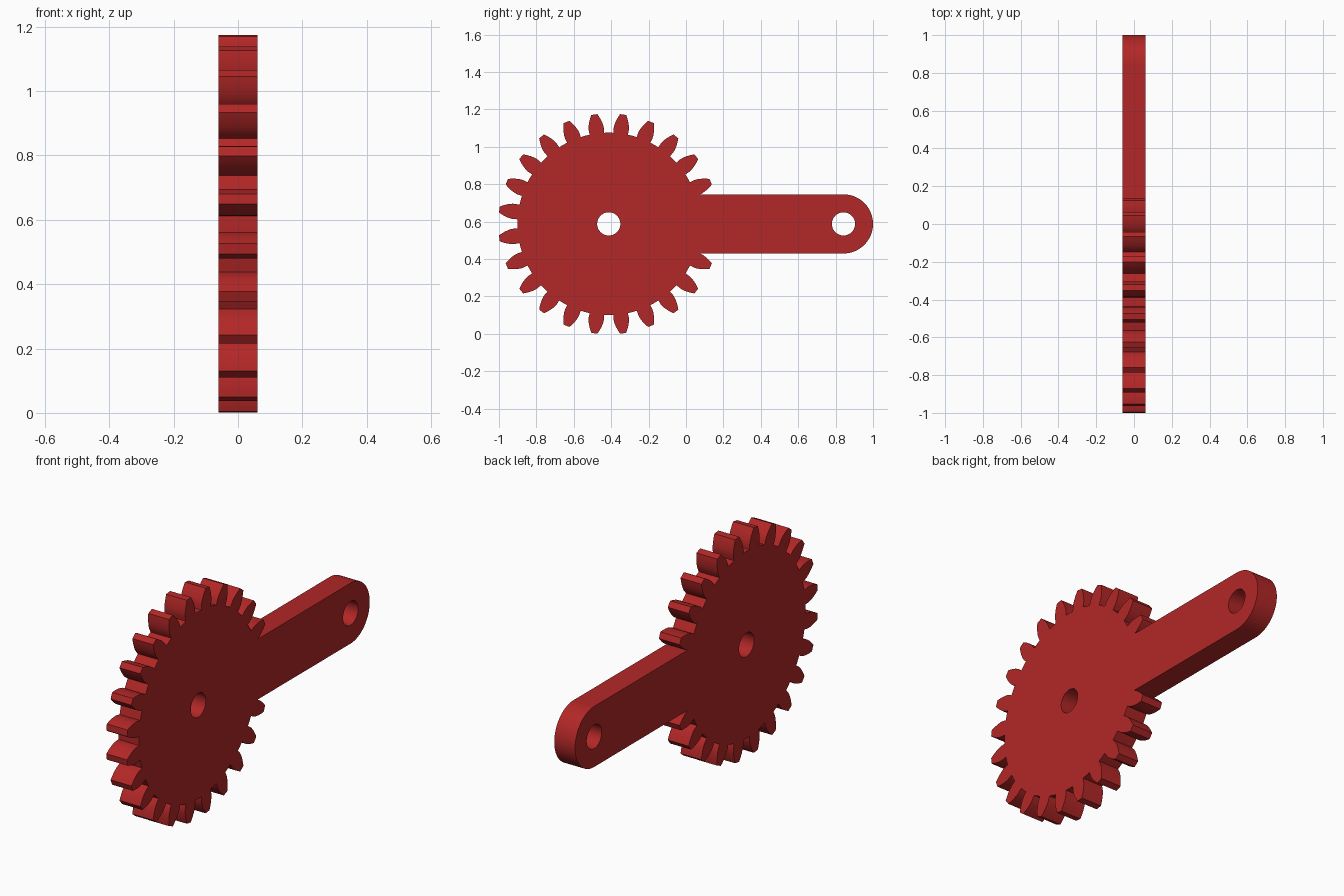
import bpy, bmesh, math

if "Cube" in bpy.data.objects:
    bpy.data.objects.remove(bpy.data.objects["Cube"])

# Dimensions
TEETH = 24
R_TIP = 0.59
MODULE = R_TIP / (TEETH / 2 + 1)
R_PITCH = MODULE * TEETH / 2
R_ROOT = R_PITCH - 1.25 * MODULE
PRESSURE = math.radians(20)
R_BASE = R_PITCH * math.cos(PRESSURE)
STEP = 2 * math.pi / TEETH
THICK = 0.12
GEAR_Y, CENTER_Z = -0.413, 0.5875
ARM_LENGTH, ARM_RADIUS, HOLE_RADIUS = 1.255, 0.158, 0.062


def polar(r, a, cy=0.0):
    return (cy + r * math.cos(a), r * math.sin(a))


def half_angle(r):
    """Half the angular width of an involute tooth at radius r."""
    inv = lambda t: math.tan(t) - t
    return math.pi / (2 * TEETH) + inv(PRESSURE) - inv(math.acos(min(1, R_BASE / r)))


def circle(r, cy, n=48):
    return [polar(r, 2 * math.pi * i / n, cy) for i in range(n)]


# Involute flank, from the base circle out to the tip
flank = [R_BASE + (R_TIP - R_BASE) * i / 6 for i in range(7)]

# Outline: toothed rim, with the two teeth under the arm left out
outline = []
for k in range(1, TEETH - 1):
    mid = (k + 0.5) * STEP
    if k > 1:
        outline.append(polar(R_ROOT, mid - half_angle(R_BASE)))
    outline += [polar(r, mid - half_angle(r)) for r in flank]
    outline += [polar(r, mid + half_angle(r)) for r in reversed(flank)]
    if k < TEETH - 2:
        outline.append(polar(R_ROOT, mid + half_angle(R_BASE)))
        outline.append(polar(R_ROOT, mid + STEP / 2))

# Rounded arm end closes the outline
outline += [polar(ARM_RADIUS, -math.pi / 2 + math.pi * i / 32, ARM_LENGTH) for i in range(33)]

# Fill the outline around both pivot holes and extrude it to thickness
bm = bmesh.new()
for loop in (outline, circle(HOLE_RADIUS, 0), circle(HOLE_RADIUS, ARM_LENGTH)):
    verts = [bm.verts.new((-THICK / 2, GEAR_Y + u, CENTER_Z + v)) for u, v in loop]
    for a, b in zip(verts, verts[1:] + verts[:1]):
        bm.edges.new((a, b))
bmesh.ops.triangle_fill(bm, edges=bm.edges[:], use_beauty=True)
result = bmesh.ops.extrude_face_region(bm, geom=bm.faces[:], use_keep_orig=True)
moved = [g for g in result["geom"] if isinstance(g, bmesh.types.BMVert)]
bmesh.ops.translate(bm, verts=moved, vec=(THICK, 0, 0))
bmesh.ops.recalc_face_normals(bm, faces=bm.faces[:])

mesh = bpy.data.meshes.new("gear_with_arm")
bm.to_mesh(mesh)
bm.free()
gear = bpy.data.objects.new("gear_with_arm", mesh)
bpy.context.collection.objects.link(gear)

# Red material
red = bpy.data.materials.new("red")
red.use_nodes = True
color = (0.45, 0.02, 0.02, 1.0)
red.diffuse_color = color
red.node_tree.nodes["Principled BSDF"].inputs["Base Color"].default_value = color
mesh.materials.append(red)

# Smooth holes and flanks, sharp rims
bpy.ops.object.select_all(action="DESELECT")
gear.select_set(True)
bpy.context.view_layer.objects.active = gear
bpy.ops.object.shade_smooth_by_angle(angle=math.radians(20))
